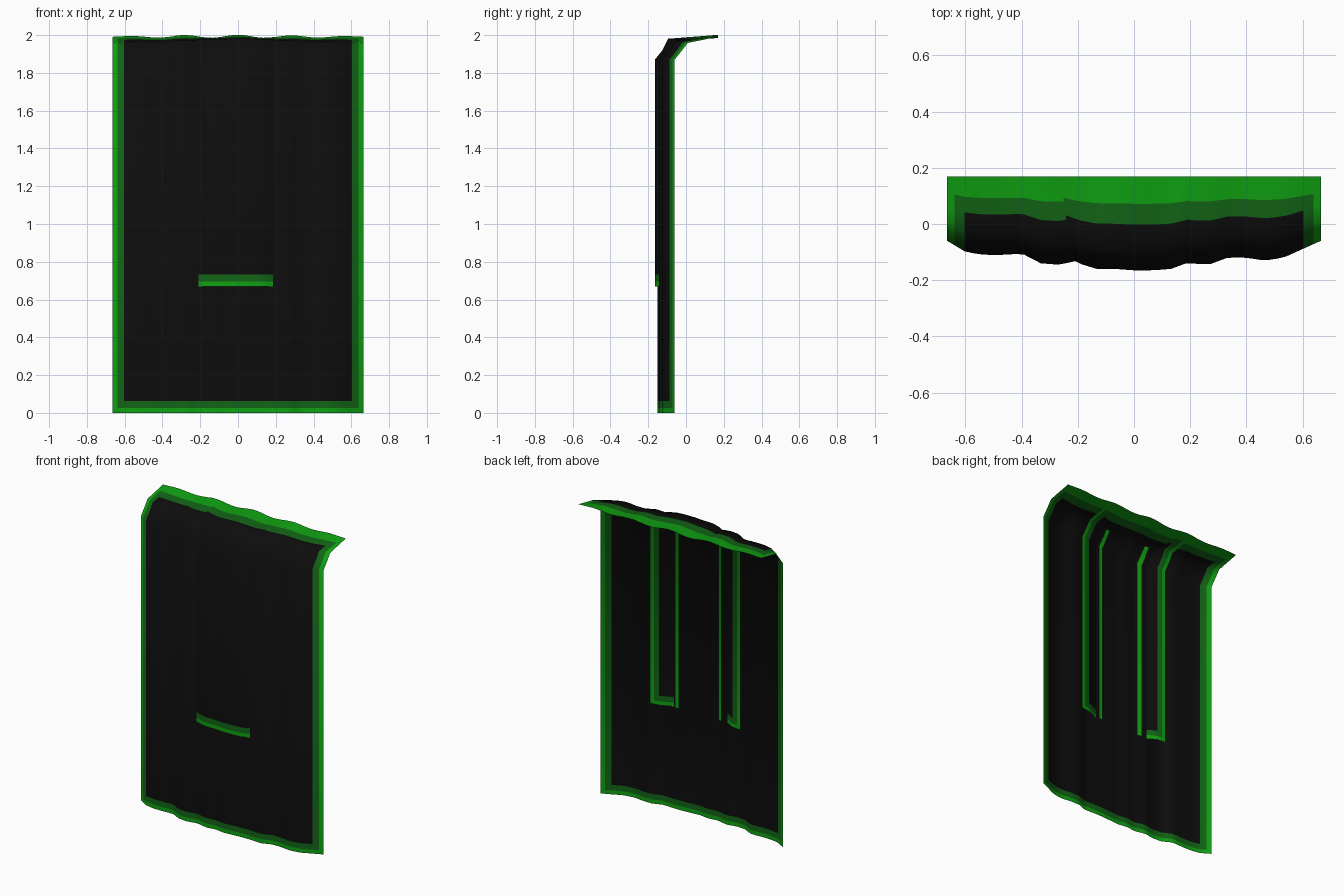
import bpy
import bmesh
import math

if "Cube" in bpy.data.objects:
    bpy.data.objects.remove(bpy.data.objects["Cube"])


def make_material(name, color):
    mat = bpy.data.materials.new(name)
    mat.use_nodes = True
    mat.diffuse_color = color
    mat.node_tree.nodes["Principled BSDF"].inputs["Base Color"].default_value = color
    return mat


MATERIALS = [
    make_material("bright green", (0.005, 0.36, 0.006, 1)),
    make_material("dark green", (0.006, 0.13, 0.008, 1)),
    make_material("black cloth", (0.004, 0.004, 0.004, 1)),
]

HALF = 0.665
PANEL_HALF = 0.33
TIP_Y = 0.17
SHOULDER = 1.87
TRIM, BORDER = 0.026, 0.062

# Depth of the folds in hundredths, sampled evenly from -x to +x
CLOAK_FOLDS = [6, 10, 11, 11, 10.5, 14, 14.5, 13, 15, 14, 15,
               14.5, 14, 14, 14.5, 12, 12, 13, 12, 9, 6]
PANEL_FOLDS = [9.5, 10, 14, 16, 16, 16.5, 16.5, 16, 13.5, 10.5, 9.5]


def fold_depth(folds, half, x):
    """Read the fold line at x."""
    s = (x + half) / (2 * half) * (len(folds) - 1)
    i = max(0, min(int(s), len(folds) - 2))
    return -(folds[i] + (folds[i + 1] - folds[i]) * (s - i)) / 100


def cloak_depth(x):
    return fold_depth(CLOAK_FOLDS, HALF, x)


def panel_depth(x):
    return fold_depth(PANEL_FOLDS, PANEL_HALF, x)


def columns(half, steps):
    """Column positions with extra lines where the border colours meet."""
    inner = half - BORDER
    middle = [-inner + 2 * inner * i / steps for i in range(steps + 1)]
    return [-half, TRIM - half] + middle + [half - TRIM, half]


def cloth_rows(x, depth, bottom, lift):
    """Points of one column, from the hem over the shoulder to the tip."""
    y = depth(x)
    points = [(y, bottom + h) for h in (0, TRIM, BORDER)]
    points += [(y, SHOULDER), (y + 0.04, 1.92)]
    bend_y, bend_z = y + 0.07, 1.95 - 0.15 * y + lift
    tip_z = 1.992 + 0.008 * math.cos(x * 22) * math.cos(x * 2) + lift / 4
    for t in (0, 0.35, 0.63, 1):
        points.append((bend_y + (TIP_Y - bend_y) * t, bend_z + (tip_z - bend_z) * t))
    return points


def build_sheet(name, xs, column_points, plain=False):
    """Join columns of points into a sheet whose faces are coloured by border band."""
    bm = bmesh.new()
    grid = [[bm.verts.new((x, y, z)) for y, z in column_points(x)] for x in xs]
    last_col, last_row = len(grid) - 2, len(grid[0]) - 2
    for c in range(last_col + 1):
        for r in range(last_row + 1):
            face = bm.faces.new((grid[c][r], grid[c + 1][r],
                                 grid[c + 1][r + 1], grid[c][r + 1]))
            band = min(c, last_col - c, r, last_row - r, 2)
            face.material_index = 0 if plain else band
            face.smooth = True
    mesh = bpy.data.meshes.new(name)
    bm.to_mesh(mesh)
    bm.free()
    for mat in MATERIALS:
        mesh.materials.append(mat)
    obj = bpy.data.objects.new(name, mesh)
    bpy.context.collection.objects.link(obj)
    return obj


# Large outer cloth
build_sheet("outer_cloth", columns(HALF, 40),
            lambda x: cloth_rows(x, cloak_depth, 0, 0))

# Short panel that weaves through the outer cloth
build_sheet("short_panel", columns(PANEL_HALF, 20),
            lambda x: cloth_rows(x, panel_depth, 0.67, 0.006 if x < 0.2 else -0.008))

# Narrow ribbons hanging behind the outer cloth
for side, name in ((-1, "left_ribbon"), (1, "right_ribbon")):
    center = side * 0.155
    build_sheet(name, [center - 0.015, center, center + 0.015],
                lambda x: cloth_rows(x, lambda v: cloak_depth(v) + 0.011, 0.67, -0.006)[:6],
                plain=True)
